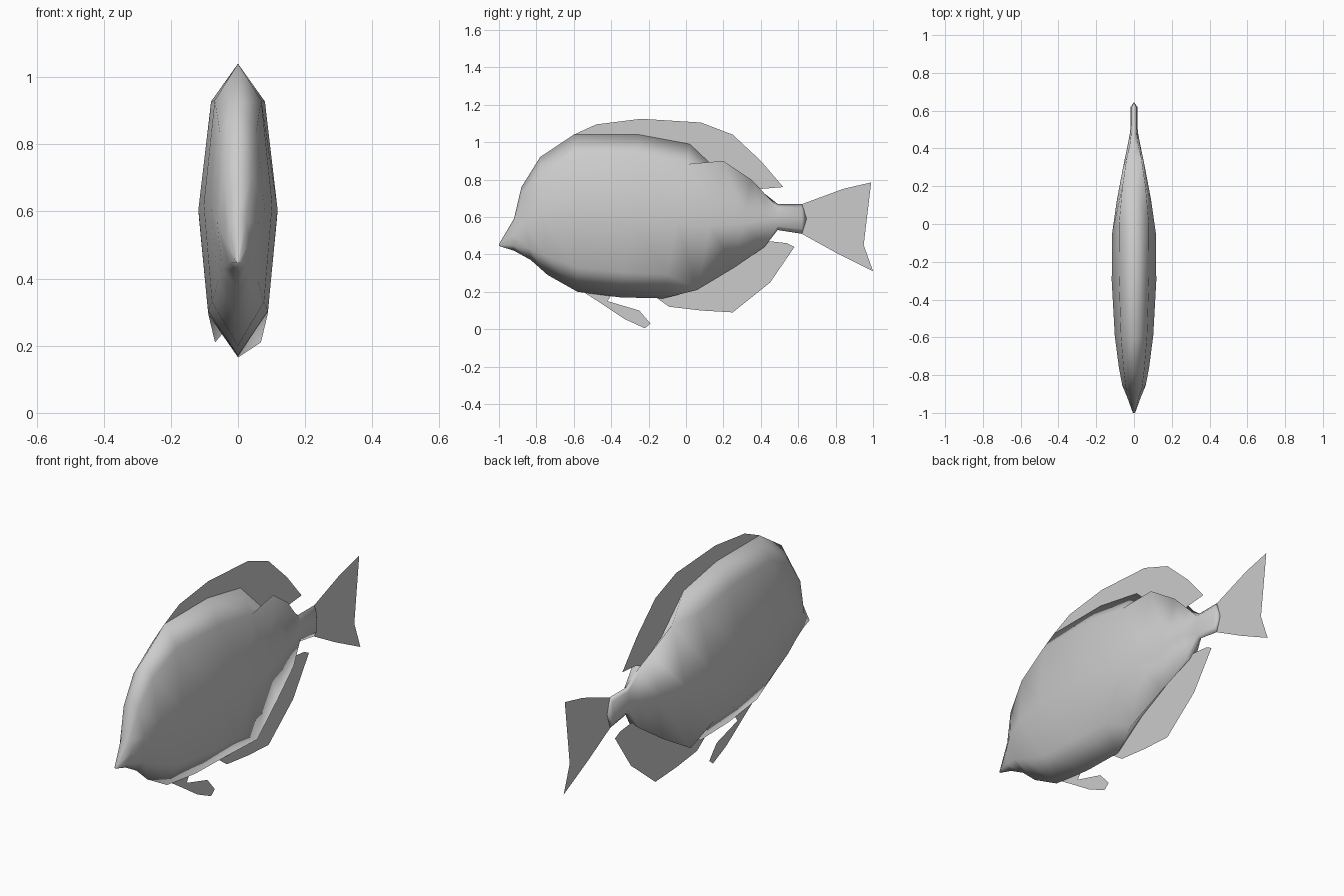
import bpy, bmesh

cube = bpy.data.objects.get("Cube")
if cube:
    bpy.data.objects.remove(cube)

grey = bpy.data.materials.new("plain grey")
grey.use_nodes = True
grey.diffuse_color = (0.6, 0.6, 0.6, 1)
grey.node_tree.nodes["Principled BSDF"].inputs["Base Color"].default_value = (0.6, 0.6, 0.6, 1)


def finish(bm, name, smooth):
    mesh = bpy.data.meshes.new(name)
    bm.to_mesh(mesh)
    bm.free()
    mesh.materials.append(grey)
    for p in mesh.polygons:
        p.use_smooth = smooth
    ob = bpy.data.objects.new(name, mesh)
    bpy.context.collection.objects.link(ob)
    return ob


# Body sections: back (y, z), belly (y, z), half width, depth of the fin groove
sections = [
    ((-1.0, 0.455), (-1.0, 0.445), 0.006, 0),
    ((-0.92, 0.59), (-0.92, 0.42), 0.035, 0),
    ((-0.88, 0.76), (-0.83, 0.37), 0.062, 0),
    ((-0.78, 0.92), (-0.74, 0.29), 0.08, 0),
    ((-0.6, 1.04), (-0.58, 0.2), 0.102, 0),
    ((-0.25, 1.04), (-0.35, 0.17), 0.118, 0),
    ((0.02, 0.99), (-0.12, 0.165), 0.116, 0),
    ((0.2, 0.9), (0.06, 0.21), 0.09, 0.08),
    ((0.35, 0.8), (0.26, 0.33), 0.057, 0.06),
    ((0.42, 0.725), (0.42, 0.44), 0.033, 0.01),
    ((0.49, 0.67), (0.49, 0.53), 0.02, 0),
    ((0.62, 0.67), (0.62, 0.51), 0.018, 0),
]


def ring(bm, top, bottom, w, dip):
    """One eight-sided section; shoulders rise beside the groove where it dips."""
    def at(x, t, dz=0):
        y = top[0] + (bottom[0] - top[0]) * t
        z = top[1] + (bottom[1] - top[1]) * t
        return bm.verts.new((x, y, z + dz))
    hi, lo = (0, 1) if dip else (0.13, 0.845)
    side = [(0.68, hi), (1, 0.5), (0.76, lo)]
    return ([at(0, 0, -dip)] + [at(w * f, t) for f, t in side]
            + [at(0, 1, dip)] + [at(-w * f, t) for f, t in reversed(side)])


bm = bmesh.new()
rings = [ring(bm, *s) for s in sections]
for a, b in zip(rings, rings[1:]):
    for i in range(8):
        j = (i + 1) % 8
        bm.faces.new((a[i], a[j], b[j], b[i]))
bm.faces.new(rings[0])
# Rounded end of the tail root
tip = bm.verts.new((0, 0.645, 0.59))
for i in range(8):
    bm.faces.new((rings[-1][i], rings[-1][(i + 1) % 8], tip))
bmesh.ops.recalc_face_normals(bm, faces=bm.faces[:])
finish(bm, "body", True)

# Flat fins on the centre plane, as (y, z) outlines
fins = {
    "dorsal_fin": [(-0.6, 1.04), (-0.48, 1.095), (-0.24, 1.125), (0.08, 1.105),
                   (0.25, 1.04), (0.4, 0.9), (0.52, 0.76), (0.4, 0.75),
                   (0.35, 0.72), (0.2, 0.79), (0.0, 0.95), (-0.25, 1.0)],
    "anal_fin": [(-0.16, 0.17), (-0.09, 0.12), (0.08, 0.1), (0.25, 0.09),
                 (0.45, 0.25), (0.58, 0.44), (0.54, 0.46), (0.45, 0.47),
                 (0.26, 0.42), (0.06, 0.31)],
    "pelvic_fin": [(-0.55, 0.2), (-0.48, 0.155), (-0.33, 0.055), (-0.22, 0.005),
                   (-0.19, 0.03), (-0.25, 0.1), (-0.42, 0.15), (-0.4, 0.18)],
    "tail_fin": [(0.61, 0.665), (0.84, 0.75), (0.99, 0.785), (0.95, 0.69),
                 (0.935, 0.6), (0.95, 0.45), (1.0, 0.31), (0.8, 0.41), (0.61, 0.515)],
}
for name, outline in fins.items():
    bm = bmesh.new()
    bm.faces.new([bm.verts.new((0, y, z)) for y, z in outline])
    bmesh.ops.triangulate(bm, faces=bm.faces[:])
    finish(bm, name, False)
